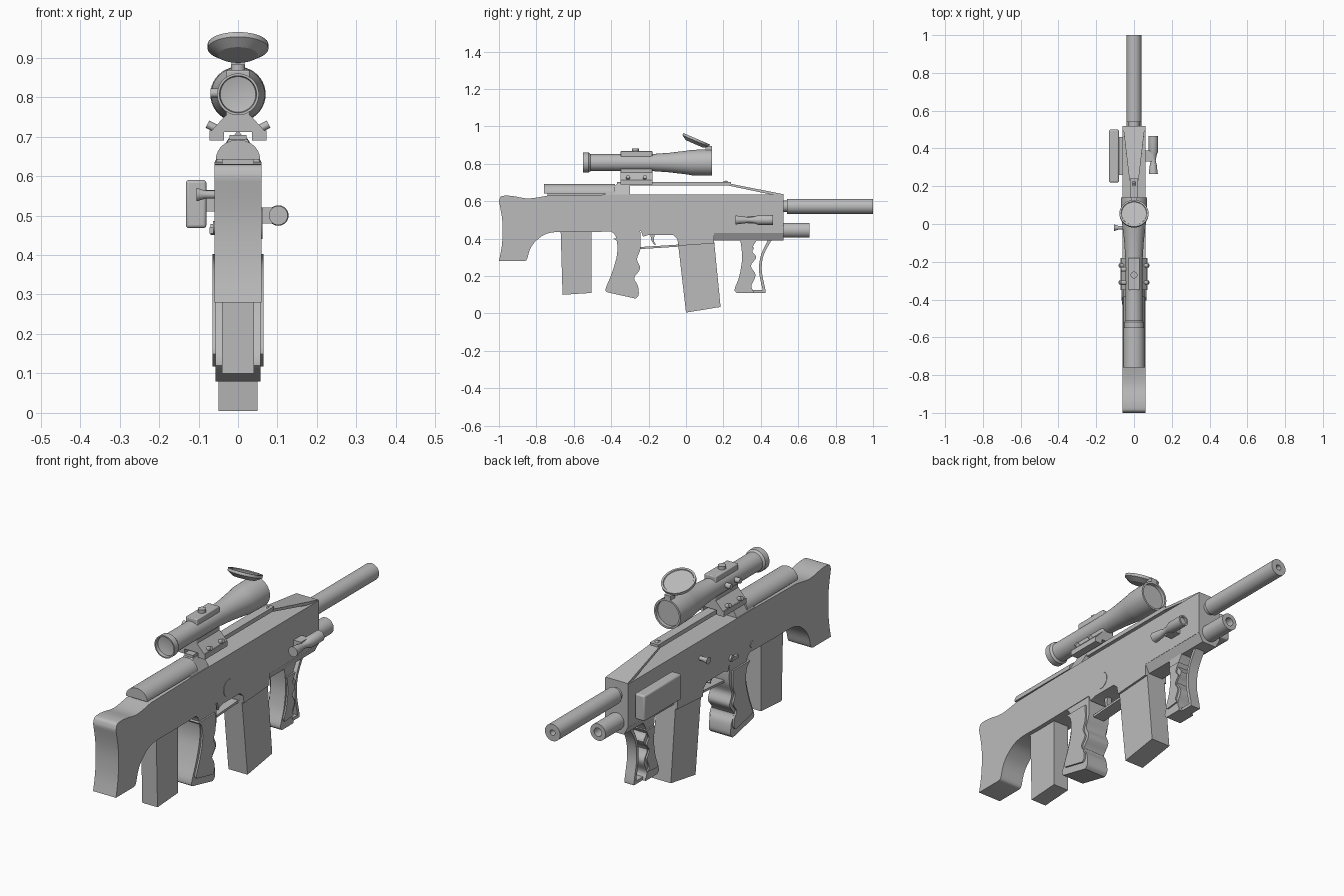
import bpy
import bmesh
import math
from mathutils import Vector

cube = bpy.data.objects.get("Cube")
if cube:
    bpy.data.objects.remove(cube, do_unlink=True)

grey = bpy.data.materials.new("matte_grey")
grey.use_nodes = True
grey.diffuse_color = (0.5, 0.5, 0.5, 1)
grey.node_tree.nodes["Principled BSDF"].inputs["Base Color"].default_value = (0.5, 0.5, 0.5, 1)


def finish(name, bm, bevel=0):
    bmesh.ops.recalc_face_normals(bm, faces=bm.faces)
    mesh = bpy.data.meshes.new(name)
    bm.to_mesh(mesh)
    bm.free()
    mesh.materials.append(grey)
    obj = bpy.data.objects.new(name, mesh)
    bpy.context.collection.objects.link(obj)
    bpy.ops.object.select_all(action="DESELECT")
    obj.select_set(True)
    bpy.context.view_layer.objects.active = obj
    bpy.ops.object.shade_smooth_by_angle(angle=math.radians(32))
    if bevel:
        mod = obj.modifiers.new("soft_edges", "BEVEL")
        mod.width = bevel
        mod.segments = 3
        mod.limit_method = "ANGLE"
        mod.angle_limit = math.radians(50)
    return obj


def spline(points, steps=4):
    """Smooth open curve through the given points."""
    pts = [Vector(p) for p in points]
    pts = [pts[0]] + pts + [pts[-1]]
    out = []
    for a, b, c, d in zip(pts, pts[1:], pts[2:], pts[3:]):
        for i in range(steps):
            t = i / steps
            out.append(b + (c - a) * t / 2 + (2 * a - 5 * b + 4 * c - d) * t * t / 2
                       + (3 * b - a - 3 * c + d) * t ** 3 / 2)
    return out + [pts[-1]]


def prism(name, outline, left, right, bevel=0):
    """Side outline (y, z) extruded across x."""
    bm = bmesh.new()
    face = bm.faces.new([bm.verts.new((left, y, z)) for y, z in outline])
    new = bmesh.ops.extrude_face_region(bm, geom=[face])["geom"]
    verts = [v for v in new if isinstance(v, bmesh.types.BMVert)]
    bmesh.ops.translate(bm, verts=verts, vec=(right - left, 0, 0))
    return finish(name, bm, bevel)


def box(name, x, y, z, bevel=0):
    return prism(name, [(y[0], z[0]), (y[1], z[0]), (y[1], z[1]), (y[0], z[1])], x[0], x[1], bevel)


def hull(name, half_points):
    """Convex solid mirrored in x."""
    bm = bmesh.new()
    for x, y, z in half_points:
        for side in (-1, 1):
            bm.verts.new((side * x, y, z))
    bmesh.ops.convex_hull(bm, input=bm.verts[:])
    return finish(name, bm)


def lathe(name, profile, origin, axis=(0, 1, 0), sides=32):
    """Profile (distance, radius) turned about an axis."""
    bm = bmesh.new()
    turn = Vector(axis).to_track_quat("Z", "Y")
    rings = []
    for t, r in profile:
        angles = [2 * math.pi * i / sides for i in range(sides)] if r else [0]
        rings.append([bm.verts.new(Vector(origin) + turn @ Vector((r * math.cos(a), r * math.sin(a), t)))
                      for a in angles])
    for a, b in zip(rings, rings[1:]):
        for i in range(sides):
            j = (i + 1) % sides
            quad = [a[i % len(a)], a[j % len(a)], b[j % len(b)], b[i % len(b)]]
            bm.faces.new(list(dict.fromkeys(quad)))
    return finish(name, bm)


def rod(name, length, radius, origin, axis=(0, 1, 0), sides=24):
    return lathe(name, [(0, 0), (0, radius), (length, radius), (length, 0)], origin, axis, sides)


# Main body and shoulder stock
top = spline([(-1, .6), (-.99, .625), (-.96, .63), (-.92, .627), (-.84, .615), (-.74, .63)])
under = spline([(-.6, .435), (-.7, .435), (-.76, .42), (-.81, .38), (-.835, .34), (-.85, .29), (-.865, .28)])
butt = spline([(-1, .28), (-.985, .36), (-.98, .45), (-.985, .52), (-1, .6)])
body = top + [(-.44, .635), (.52, .635), (.52, .43), (.15, .43), (.15, .375), (-.04, .362), (-.047, .4),
              (-.07, .42), (-.2, .42), (-.23, .41), (-.24, .44)] + under + butt[:-1]
prism("body", body, -.06, .06)
hull("forend_bottom", [(.06, .15, .432), (.06, .52, .432), (.038, .15, .39), (.038, .52, .39)])

# Cheek rest with a half-round top
bm = bmesh.new()
arc = [(.056 * math.cos(math.pi * i / 20), .642 + .05 * math.sin(math.pi * i / 20)) for i in range(21)]
ends = [[bm.verts.new((x, y, z)) for x, z in arc] for y in (-.76, -.38)]
for ring in ends:
    bm.faces.new(ring)
for i in range(len(arc)):
    j = (i + 1) % len(arc)
    bm.faces.new([ends[0][i], ends[0][j], ends[1][j], ends[1][i]])
finish("cheek_rest", bm)
box("cheek_rest_base", (-.04, .04), (-.74, -.4), (.62, .645))

# Raised top cover, open at its sides
hull("cover_rear", [(.058, -.44, .632), (.058, -.3, .632), (.024, -.37, .692), (.024, -.3, .692)])
hull("cover_front", [(.024, .23, .695), (.024, .23, .683), (.058, .52, .638), (.058, .52, .63), (.05, .45, .637)])
box("top_rail", (-.022, .022), (-.37, .24), (.684, .704))
hull("front_sight", [(.012, .19, .7), (.012, .23, .7), (.003, .215, .712)])

# Barrel and lower tube with bores
rod("barrel_neck", .04, .03, (0, .51, .573))
lathe("barrel", [(0, 0), (0, .04), (.46, .04), (.46, .013), (.4, .013), (.4, 0)], (0, .54, .573))
lathe("lower_tube", [(0, 0), (0, .04), (.15, .04), (.15, .02), (.08, .02), (.08, 0)], (0, .51, .445))

# Magazines
prism("front_magazine", [(-.042, .37), (0, .005), (.185, .035), (.15, .39)], -.05, .05)
prism("rear_magazine", [(-.67, .44), (-.66, .1), (-.505, .11), (-.505, .44)], -.04, .04)

# Pistol grip with side panels
back = spline([(-.41, .445), (-.375, .41), (-.368, .32), (-.395, .22), (-.43, .13), (-.415, .112)])
front = spline([(-.27, .08), (-.253, .1), (-.258, .15), (-.277, .19), (-.245, .24), (-.262, .29),
                (-.243, .35), (-.245, .445)])
grip = prism("pistol_grip", back + front, -.057, .057)
panel = [Vector((-.32, .25)) + (p - Vector((-.32, .25))) * .78 for p in back + front]
prism("grip_panels", panel, -.065, .065)

# Trigger and guard
prism("trigger_guard", [(-.25, .355), (-.25, .344), (-.03, .358), (-.03, .369)], -.03, .03)
prism("trigger", spline([(-.19, .43), (-.185, .39), (-.165, .365)])
      + spline([(-.16, .37), (-.172, .39), (-.165, .43)]), -.012, .012)

# Forward grip with finger grooves and hand guard
fingers = spline([(.36, .12), (.35, .15), (.372, .205), (.347, .255), (.375, .3), (.352, .34), (.38, .395)])
rear_edge = spline([(.29, .395), (.3, .3), (.285, .2), (.26, .13), (.272, .11)])
prism("forward_grip", fingers + rear_edge + [(.36, .11)], -.04, .04)
centre = Vector((.325, .24))
prism("forward_grip_panels", [centre + (p - centre) * .72 for p in fingers + rear_edge], -.047, .047)
outer = spline([(.425, .11), (.424, .13), (.405, .23), (.416, .315), (.46, .395)])
inner = spline([(.44, .395), (.402, .315), (.39, .23), (.41, .125)])
prism("hand_guard", outer + inner + [(.35, .125), (.35, .11)], -.025, .025)

# Telescopic sight
lathe("scope_tube", [(.025, 0), (.015, .045), (0, .047), (0, .053), (.03, .053), (.04, .045), (.36, .045),
                     (.46, .052), (.56, .064), (.58, .068), (.69, .07), (.69, .061), (.675, .06), (.675, 0)],
      (0, -.55, .807), sides=40)
lathe("scope_cap", [(-.02, 0), (-.02, .05), (-.003, .077), (.01, .077), (.01, .068), (.006, .066), (.006, 0)],
      (0, .053, .925), (0, .065, .15), 40)
box("cap_hinge", (-.016, .016), (.105, .14), (.87, .895))
box("scope_saddle", (-.03, .03), (-.35, -.18), (.74, .868), .004)
rod("elevation_knob", .025, .018, (0, -.27, .858), (0, 0, 1))
for y in (-.31, -.24):
    rod("windage_knob", .035, .012, (-.035, y, .81), (-1, 0, 0))

# Scope mount: sloped shoulders and clamping feet
hull("mount_block", [(.03, -.35, .755), (.03, -.18, .755), (.07, -.35, .712), (.07, -.18, .712)])
for side in (-1, 1):
    x = sorted((side * .035, side * .072))
    box("mount_foot", x, (-.35, -.18), (.69, .715))
    for y in (-.31, -.22):
        rod("mount_bolt", .025, .01, (side * .055, y, .72), (side, 0, .5), 12)

# Aiming light on the left side
lathe("aiming_light", [(0, 0), (0, .024), (.05, .018), (.07, .013), (.1, .018), (.12, .026), (.2, .026),
                       (.2, .018), (.19, .018), (.19, 0)], (.102, .265, .5))
box("light_bracket", (.055, .1), (.33, .39), (.48, .52))
rod("side_pin", .004, .04, (.058, -.155, .48), (1, 0, 0), 32)

# Accessory box on the right side
box("accessory_box", (-.132, -.08), (.22, .5), (.468, .59), .008)
box("accessory_mount", (-.082, -.055), (.26, .46), (.51, .565))

# Charging handle, selector lever and pin
lathe("charging_handle", [(0, 0), (0, .01), (.025, .01), (.048, .017), (.048, 0)], (-.057, -.02, .553), (-1, 0, 0))
rod("selector_pivot", .012, .014, (-.058, -.25, .465), (-1, 0, 0))
box("selector_lever", (-.072, -.06), (-.29, -.24), (.455, .47))
rod("rear_pin", .005, .016, (-.058, -.41, .47), (-1, 0, 0))
